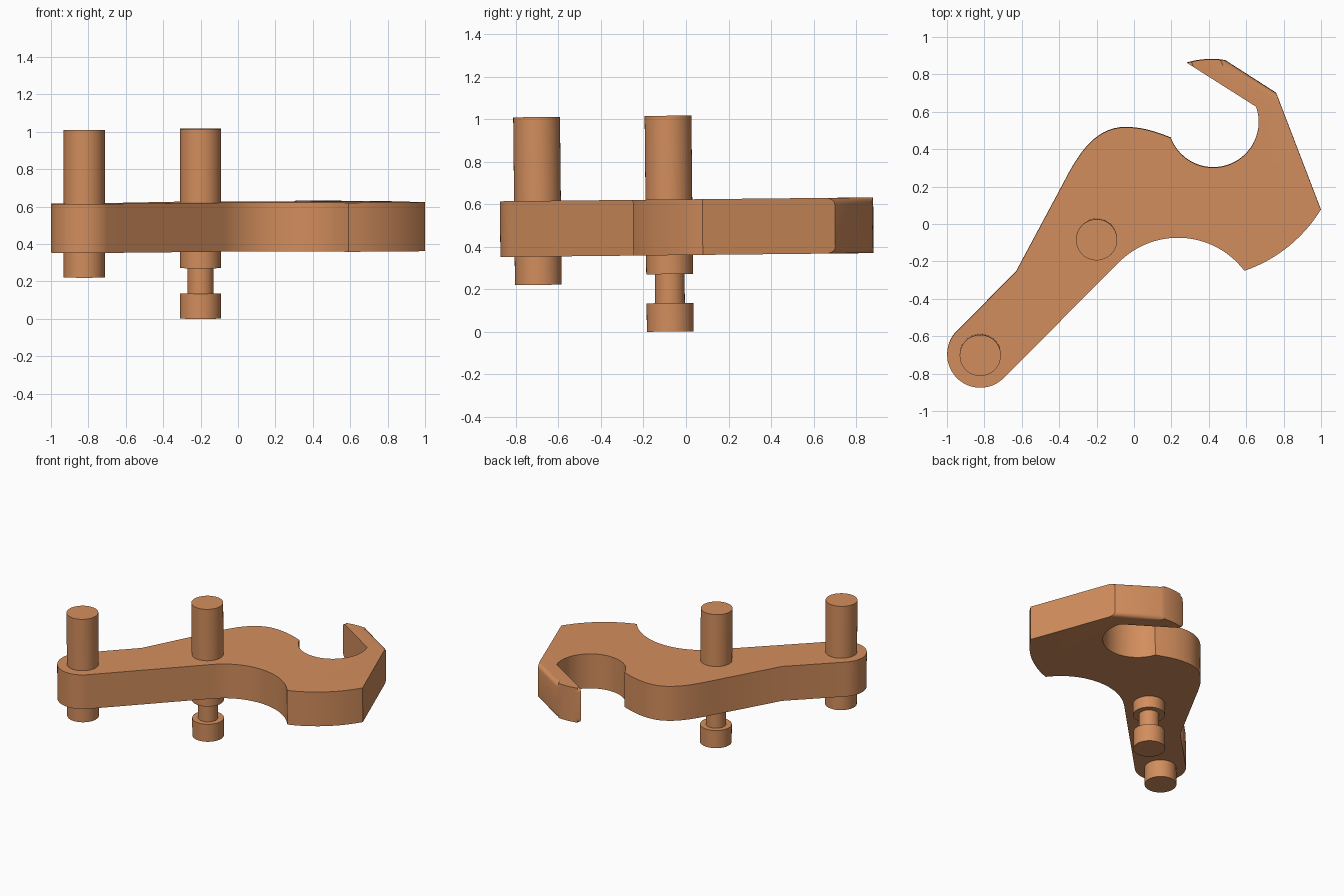
import bpy, bmesh
from math import sin, cos, pi, radians, atan2, hypot
from mathutils import Vector, Matrix
from mathutils.geometry import interpolate_bezier

if "Cube" in bpy.data.objects:
    bpy.data.objects.remove(bpy.data.objects["Cube"])

TILT = radians(0.6)      # the whole lever leans very slightly
Z0, Z1 = 0.359, 0.621    # plate bottom and top

mat = bpy.data.materials.new("copper_paint")
mat.diffuse_color = (0.65, 0.27, 0.11, 1)
mat.use_nodes = True
mat.node_tree.nodes["Principled BSDF"].inputs["Base Color"].default_value = mat.diffuse_color


def arc(cx, cy, r, a0, a1, n):
    """Points along an arc, angles in degrees."""
    return [(cx + r * cos(radians(a0 + (a1 - a0) * i / n)),
             cy + r * sin(radians(a0 + (a1 - a0) * i / n))) for i in range(n + 1)]


def arc3(p, q, s, n):
    """Points along the arc from p through q to s."""
    (ax, ay), (bx, by), (cx, cy) = p, q, s
    d = 2 * (ax * (by - cy) + bx * (cy - ay) + cx * (ay - by))
    a2, b2, c2 = ax * ax + ay * ay, bx * bx + by * by, cx * cx + cy * cy
    ux = (a2 * (by - cy) + b2 * (cy - ay) + c2 * (ay - by)) / d
    uy = (a2 * (cx - bx) + b2 * (ax - cx) + c2 * (bx - ax)) / d
    t0, tq, t1 = (atan2(y - uy, x - ux) for x, y in (p, q, s))
    sweep = (t1 - t0) % (2 * pi)
    if (tq - t0) % (2 * pi) > sweep:
        sweep -= 2 * pi
    r = hypot(ax - ux, ay - uy)
    return [(ux + r * cos(t0 + sweep * i / n), uy + r * sin(t0 + sweep * i / n))
            for i in range(n + 1)]


def bez(a, h1, h2, b, n):
    pts = interpolate_bezier(*[Vector((*p, 0)) for p in (a, h1, h2, b)], n)
    return [(p.x, p.y) for p in pts]


def finish(bm, name):
    bmesh.ops.recalc_face_normals(bm, faces=bm.faces)
    me = bpy.data.meshes.new(name)
    bm.to_mesh(me)
    bm.free()
    ob = bpy.data.objects.new(name, me)
    bpy.context.collection.objects.link(ob)
    me.materials.append(mat)
    ob.matrix_world = Matrix.Translation((0, 0.006, 0.002)) @ Matrix.Rotation(TILT, 4, 'X')
    bpy.ops.object.select_all(action='DESELECT')
    ob.select_set(True)
    bpy.context.view_layer.objects.active = ob
    bpy.ops.object.shade_smooth_by_angle(angle=radians(25))
    return ob


# Lever plate outline, counter-clockwise from the rounded arm end
outline = arc(-0.822, -0.698, 0.177, 135, 315, 32)                          # arm end
outline += arc3((-0.08, -0.204), (0.235, -0.073), (0.59, -0.25), 28)        # lower hollow
outline += arc3((0.59, -0.25), (0.822, -0.123), (0.999, 0.077), 12)[1:]     # heel
first = len(outline)
outline += [(0.76, 0.70)]
outline += arc3((0.487, 0.875), (0.39, 0.88), (0.283, 0.862), 8)            # hook back
last = len(outline) - 1
outline += arc3((0.652, 0.628), (0.42, 0.302), (0.196, 0.461), 36)          # hook mouth
outline += bez((0.196, 0.461), (0.11, 0.495), (0.04, 0.517), (-0.045, 0.517), 10)[1:]
outline += bez((-0.045, 0.517), (-0.21, 0.517), (-0.30, 0.37), (-0.38, 0.213), 16)[1:]
outline += [(-0.632, -0.257)]

bm = bmesh.new()
low = [bm.verts.new((x, y, Z0)) for x, y in outline]
top = [bm.verts.new((x, y, Z1)) for x, y in outline]
n = len(outline)
bm.faces.new(low[::-1])
bm.faces.new(top)
for i in range(n):
    j = (i + 1) % n
    bm.faces.new((low[i], low[j], top[j], top[i]))
# rounded rims along the back of the hook
rims = [bm.edges.get((ring[i], ring[i + 1])) for ring in (low, top) for i in range(first, last)]
bmesh.ops.bevel(bm, geom=rims, offset=0.03, segments=5, profile=0.5, affect='EDGES')
finish(bm, "lever_plate")


# Turned pins
def pin(name, cx, cy, profile, seg=48):
    bm = bmesh.new()
    rings = [[bm.verts.new((cx + r * cos(2 * pi * k / seg), cy + r * sin(2 * pi * k / seg), z))
              for k in range(seg)] for r, z in profile]
    bm.faces.new(rings[0])
    bm.faces.new(rings[-1])
    for a, b in zip(rings, rings[1:]):
        for k in range(seg):
            m = (k + 1) % seg
            bm.faces.new((a[k], a[m], b[m], b[k]))
    finish(bm, name)


pin("end_pin", -0.822, -0.698, [(0.11, 0.226), (0.11, 1.015)])
pin("pivot_pin", -0.2, -0.08, [(0.11, 0.0), (0.11, 0.134), (0.07, 0.134),
                               (0.07, 0.27), (0.11, 0.27), (0.11, 1.015)])
